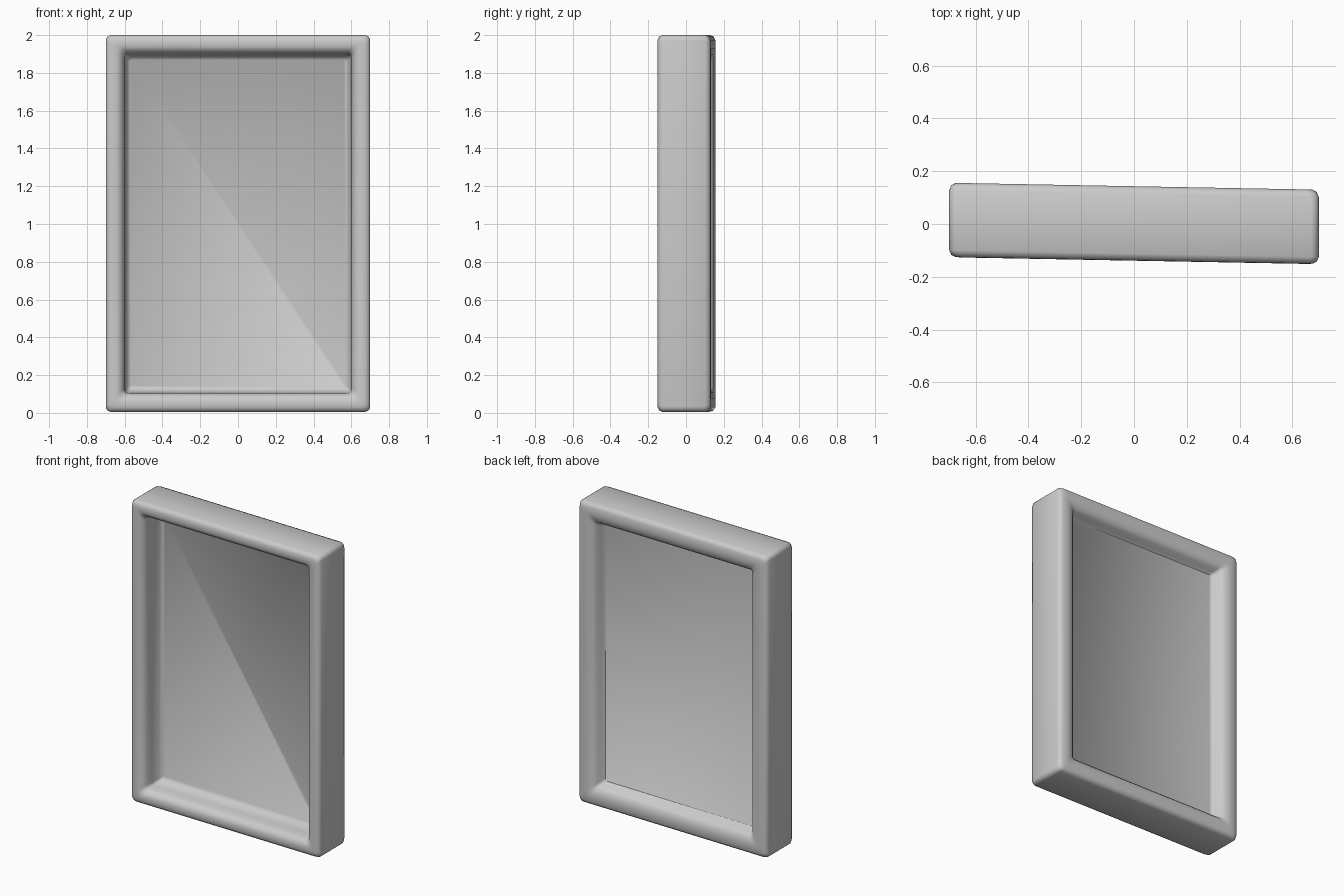
import bpy, bmesh, math

if "Cube" in bpy.data.objects:
    bpy.data.objects.remove(bpy.data.objects["Cube"])

W, Z0, Z1 = 0.70, 0.005, 2.0   # outer half width, bottom and top
SKEW = -0.013                  # slight twist of the slab across x

# Cross-section from the front recess, round the frame, to the back recess:
# (inset from outer edge, y, corner radius)
PROFILE = [
    (0.130, 0.030, 0.015), (0.110, 0.010, 0.02), (0.102, -0.050, 0.02),
    (0.098, -0.095, 0.025), (0.085, -0.125, 0.03), (0.060, -0.139, 0.03),
    (0.025, -0.138, 0.03), (0.008, -0.130, 0.03), (0.000, -0.112, 0.03),
    (0.000, 0.115, 0.03), (0.008, 0.134, 0.03), (0.025, 0.143, 0.03),
    (0.070, 0.143, 0.03), (0.105, 0.136, 0.025), (0.125, 0.115, 0.02),
    (0.135, 0.085, 0.02), (0.150, 0.065, 0.015),
]


def ring(bm, inset, y, radius, steps=4):
    """Rounded rectangle in the xz plane."""
    hx = W - inset - radius
    lo, hi = Z0 + inset + radius, Z1 - inset - radius
    verts = []
    for k, (cx, cz) in enumerate([(hx, hi), (-hx, hi), (-hx, lo), (hx, lo)]):
        for i in range(steps + 1):
            a = math.pi / 2 * (k + i / steps)
            x = cx + radius * math.cos(a)
            verts.append(bm.verts.new((x, y + SKEW * x / W, cz + radius * math.sin(a))))
    return verts


# Frame and thin recessed panel as one continuous skin
bm = bmesh.new()
rings = [ring(bm, *p) for p in PROFILE]
for a, b in zip(rings, rings[1:]):
    n = len(a)
    for i in range(n):
        j = (i + 1) % n
        bm.faces.new((a[i], a[j], b[j], b[i]))
bm.faces.new(rings[0])
bm.faces.new(rings[-1])
bmesh.ops.recalc_face_normals(bm, faces=bm.faces[:])
mesh = bpy.data.meshes.new("framed_panel")
bm.to_mesh(mesh)
bm.free()
obj = bpy.data.objects.new("framed_panel", mesh)
bpy.context.collection.objects.link(obj)

# Soft shading with crisp edges only where the surface turns sharply
bpy.context.view_layer.objects.active = obj
obj.select_set(True)
bpy.ops.object.shade_smooth_by_angle(angle=math.radians(50))
